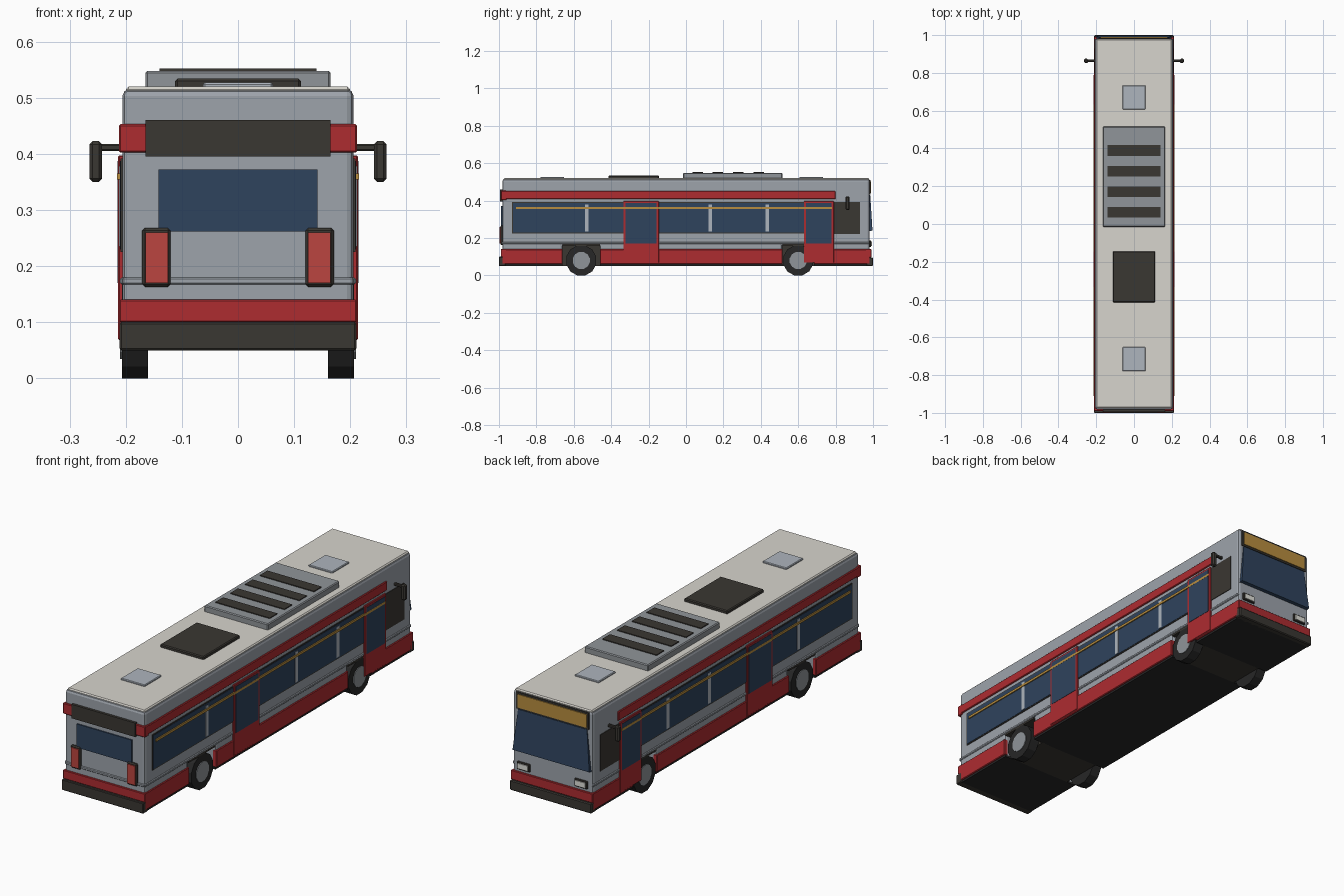
import bpy, bmesh, math


def material(name, r, g, b):
    m = bpy.data.materials.new(name)
    m.diffuse_color = (r, g, b, 1)
    return m


GREY = material("silver", 0.34, 0.37, 0.41)
LIGHT = material("pale_grey", 0.42, 0.46, 0.51)
UNIT = material("unit_grey", 0.28, 0.30, 0.32)
RED = material("red", 0.42, 0.025, 0.03)
LAMP = material("lamp_red", 0.50, 0.06, 0.05)
GLASS = material("glass", 0.028, 0.056, 0.11)
DARK = material("dark_trim", 0.042, 0.038, 0.032)
TYRE = material("tyre", 0.02, 0.02, 0.02)
CREAM = material("cream", 0.68, 0.66, 0.61)
AMBER = material("amber", 0.48, 0.27, 0.05)
WHITE = material("lens", 0.75, 0.75, 0.7)


def finish(name, bm, mat, bevel=0, mirror=False, segments=1):
    bmesh.ops.recalc_face_normals(bm, faces=bm.faces)
    me = bpy.data.meshes.new(name)
    bm.to_mesh(me)
    bm.free()
    me.materials.append(mat)
    ob = bpy.data.objects.new(name, me)
    bpy.context.collection.objects.link(ob)
    if bevel:
        b = ob.modifiers.new("bevel", 'BEVEL')
        b.width, b.segments, b.limit_method = bevel, segments, 'ANGLE'
    if mirror:
        ob.modifiers.new("mirror", 'MIRROR').use_axis[0] = True
    return ob


def prism(name, profile, x0, x1, mat, bevel=0, mirror=False, segments=1):
    """Extrude a (y, z) profile from x0 to x1."""
    bm = bmesh.new()
    a = [bm.verts.new((x0, y, z)) for y, z in profile]
    b = [bm.verts.new((x1, y, z)) for y, z in profile]
    bm.faces.new(a)
    bm.faces.new(b)
    for i in range(len(a)):
        j = (i + 1) % len(a)
        bm.faces.new((a[i], a[j], b[j], b[i]))
    return finish(name, bm, mat, bevel, mirror, segments)


def box(name, x, y, z, mat, bevel=0, mirror=False):
    (y0, y1), (z0, z1) = y, z
    return prism(name, [(y0, z0), (y1, z0), (y1, z1), (y0, z1)], x[0], x[1], mat, bevel, mirror)


def ring(y, z, r, n):
    return [(y + r * math.cos(math.tau * (i + 0.5) / n), z + r * math.sin(math.tau * (i + 0.5) / n))
            for i in range(n)]


# Body shell with wheel arch notches, dark floor between the wheels
REAR, FRONT = -0.56, 0.60
arches = [(-0.66, -0.46), (0.515, 0.685)]
profile = [(-0.982, 0.055)]
for a, b in arches:
    profile += [(a, 0.055), (a, 0.165), (b, 0.165), (b, 0.055)]
profile += [(0.982, 0.055), (0.982, 0.515), (-0.982, 0.515)]
prism("body", profile, -0.206, 0.206, GREY, 0.012, segments=2)
box("underbody", (-0.205, 0.205), (-0.975, -0.66), (0.05, 0.06), TYRE)
box("underbody_middle", (-0.205, 0.205), (-0.46, 0.515), (0.05, 0.06), TYRE)
box("underbody_front", (-0.205, 0.205), (0.685, 0.975), (0.05, 0.06), TYRE)
for (a, b), label in zip(arches, ("rear", "front")):
    box(label + "_wheel_well", (-0.158, 0.158), (a - 0.005, b + 0.005), (0.05, 0.166), DARK)
    box(label + "_arch_lining", (0.15, 0.207), (a, b), (0.158, 0.17), DARK, mirror=True)

# Roof cap and roof equipment
box("roof_cap", (-0.2, 0.2), (-0.975, 0.98), (0.507, 0.52), CREAM, 0.005)
box("roof_unit", (-0.165, 0.165), (-0.015, 0.515), (0.515, 0.548), UNIT, 0.004)
for i in range(4):
    y = 0.062 + 0.109 * i
    box("roof_unit_vent", (-0.14, 0.14), (y - 0.028, y + 0.028), (0.54, 0.552), DARK)
box("roof_pod", (-0.112, 0.112), (-0.415, -0.145), (0.515, 0.534), DARK, 0.004)
for y in (-0.715, 0.67):
    box("roof_hatch", (-0.062, 0.062), (y - 0.063, y + 0.063), (0.515, 0.527), LIGHT, 0.003)

# Side skirts, upper band and belt rail
for y in ((-0.985, -0.66), (-0.46, 0.515), (0.685, 0.985)):
    box("side_skirt", (0.19, 0.211), y, (0.06, 0.14), RED, 0.003, True)
box("side_red_band", (0.19, 0.212), (-0.985, 0.80), (0.408, 0.451), RED, 0.003, True)
box("belt_rail", (0.19, 0.21), (-0.98, 0.98), (0.167, 0.18), GREY, 0.003, True)

# Side windows, pillars, stripe and driver window
box("side_window", (0.19, 0.209), (-0.93, 0.79), (0.225, 0.392), DARK, 0, True)
box("side_glass", (0.19, 0.2105), (-0.925, 0.785), (0.23, 0.387), GLASS, 0, True)
box("driver_window", (0.19, 0.209), (0.79, 0.93), (0.222, 0.392), DARK, 0, True)
for y in (-0.53, 0.13, 0.435):
    box("window_pillar", (0.2, 0.212), (y - 0.01, y + 0.01), (0.235, 0.378), LIGHT, 0, True)
box("amber_stripe", (0.2, 0.2155), (-0.91, 0.78), (0.354, 0.365), AMBER, 0, True)

# Doors
for a, b in ((-0.335, -0.145), (0.63, 0.79)):
    box("door", (0.19, 0.2135), (a, b), (0.068, 0.397), RED, 0.002, True)
    box("door_glass", (0.2, 0.215), (a + 0.012, b - 0.012), (0.17, 0.387), GLASS, 0, True)

# Wheels
for y, label in ((REAR, "rear"), (FRONT, "front")):
    prism(label + "_tyre", ring(y, 0.08, 0.0828, 12), 0.16, 0.207, TYRE, 0, True)
    prism(label + "_hub", ring(y, 0.08, 0.047, 12), 0.19, 0.21, UNIT, 0, True)

# Rear end
box("rear_bumper", (-0.211, 0.211), (-1.0, -0.965), (0.05, 0.1), DARK, 0.003)
box("rear_red_panel", (-0.211, 0.211), (-0.99, -0.96), (0.1, 0.14), RED, 0.002)
box("rear_red_band", (-0.212, 0.212), (-0.99, -0.96), (0.402, 0.453), RED, 0.003)
box("rear_grille", (-0.165, 0.165), (-0.994, -0.97), (0.395, 0.46), DARK)
box("rear_window", (-0.142, 0.142), (-0.988, -0.97), (0.262, 0.372), GLASS)
box("rear_rail", (-0.206, 0.206), (-0.986, -0.97), (0.167, 0.18), GREY, 0.003)
box("tail_lamp_housing", (0.12, 0.171), (-0.993, -0.97), (0.163, 0.268), DARK, 0.005, True)
box("tail_lamp", (0.125, 0.165), (-0.997, -0.98), (0.17, 0.26), LAMP, 0, True)

# Front end
box("front_bumper", (-0.211, 0.211), (0.965, 1.0), (0.05, 0.097), DARK, 0.004)
box("front_red_panel", (-0.211, 0.211), (0.96, 0.991), (0.097, 0.14), RED, 0.002)
shield = prism("windshield", [(0.97, 0.235), (0.997, 0.24), (0.985, 0.43), (0.97, 0.43)],
               -0.198, 0.198, GLASS)
for v in shield.data.vertices:
    if v.co.z > 0.4:
        v.co.x *= 0.9
box("sign_frame", (-0.188, 0.188), (0.965, 0.986), (0.432, 0.51), DARK)
box("sign_panel", (-0.178, 0.178), (0.97, 0.99), (0.44, 0.502), AMBER)
box("headlight_housing", (0.115, 0.182), (0.97, 0.99), (0.152, 0.188), DARK, 0.003, True)
box("headlight", (0.122, 0.175), (0.98, 0.994), (0.158, 0.182), WHITE, 0, True)

# Wing mirrors
box("mirror_arm", (0.2, 0.25), (0.857, 0.87), (0.405, 0.418), DARK, 0.003, True)
box("mirror_head", (0.242, 0.265), (0.852, 0.875), (0.35, 0.423), DARK, 0.006, True)
